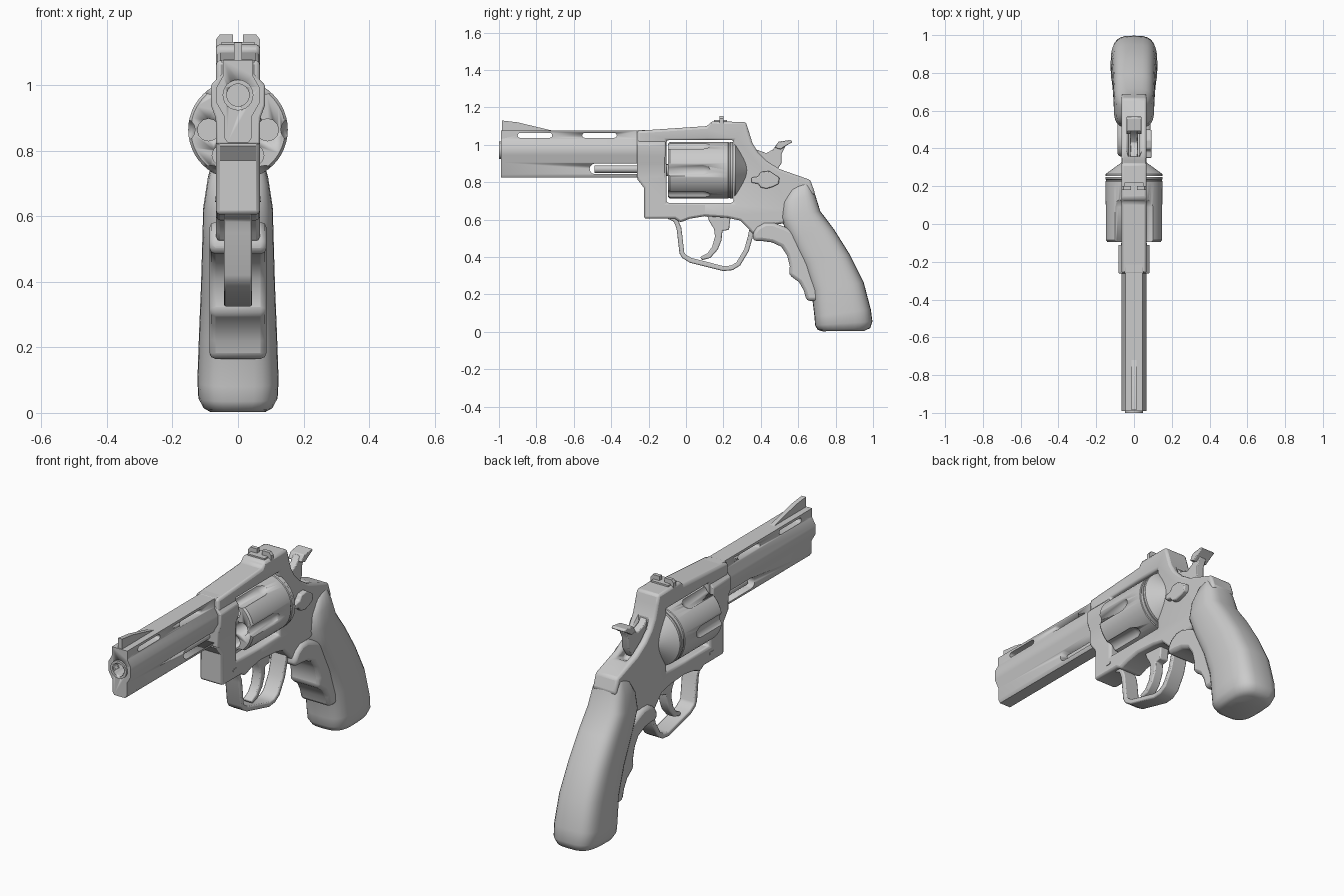
import bpy, bmesh
from math import sin, cos, pi, radians, copysign
from mathutils import Vector

if "Cube" in bpy.data.objects:
    bpy.data.objects.remove(bpy.data.objects["Cube"])


def finish(name, bm, bevel=0, smooth=35):
    bmesh.ops.remove_doubles(bm, verts=bm.verts, dist=1e-5)
    bmesh.ops.recalc_face_normals(bm, faces=bm.faces)
    me = bpy.data.meshes.new(name)
    bm.to_mesh(me)
    bm.free()
    ob = bpy.data.objects.new(name, me)
    bpy.context.collection.objects.link(ob)
    activate(ob)
    bpy.ops.object.shade_smooth_by_angle(angle=radians(smooth))
    if bevel:
        m = ob.modifiers.new("bevel", 'BEVEL')
        m.width, m.segments, m.limit_method, m.angle_limit = bevel, 2, 'ANGLE', radians(40)
    return ob


def activate(ob):
    bpy.ops.object.select_all(action='DESELECT')
    ob.select_set(True)
    bpy.context.view_layer.objects.active = ob


def extrude(name, pts, a, b, axis='x', bevel=0):
    """Extrude a (y,z) profile along x, or an (x,z) profile along y."""
    bm = bmesh.new()
    put = (lambda p, t: (t, p[0], p[1])) if axis == 'x' else (lambda p, t: (p[0], t, p[1]))
    lo = [bm.verts.new(put(p, a)) for p in pts]
    hi = [bm.verts.new(put(p, b)) for p in pts]
    bm.faces.new(lo)
    bm.faces.new(hi[::-1])
    for i in range(len(pts)):
        j = (i + 1) % len(pts)
        bm.faces.new((lo[i], lo[j], hi[j], hi[i]))
    return finish(name, bm, bevel)


def slab(name, pts, hw, bevel=0):
    return extrude(name, pts, -hw, hw, 'x', bevel)


def loft(name, rings, smooth=35):
    bm = bmesh.new()
    vs = [[bm.verts.new(p) for p in r] for r in rings]
    n = len(vs[0])
    for r, s in zip(vs, vs[1:]):
        for i in range(n):
            j = (i + 1) % n
            bm.faces.new((r[i], r[j], s[j], s[i]))
    bm.faces.new(vs[0])
    bm.faces.new(vs[-1])
    return finish(name, bm, 0, smooth)


def lathe(name, prof, x=0, z=0, seg=32):
    """Turn an (r,y) profile around an axis parallel to y."""
    return loft(name, [[(x + r * cos(2 * pi * i / seg), y, z + r * sin(2 * pi * i / seg))
                        for i in range(seg)] for r, y in prof])


def rod(name, r, y0, y1, x=0, z=0, seg=24):
    return lathe(name, [(r, y0), (r, y1)], x, z, seg)


def rounded(y0, y1, z0, z1, n=6):
    """Stadium-shaped profile."""
    r, zc = (z1 - z0) / 2, (z0 + z1) / 2
    a = [(y1 - r + r * sin(pi * i / n), zc - r * cos(pi * i / n)) for i in range(n + 1)]
    b = [(y0 + r - r * sin(pi * i / n), zc + r * cos(pi * i / n)) for i in range(n + 1)]
    return a + b


def box(y0, y1, z0, z1):
    return [(y0, z0), (y1, z0), (y1, z1), (y0, z1)]


def cut(targets, cutters):
    for ob in targets:
        for i, c in enumerate(cutters):
            m = ob.modifiers.new("cut", 'BOOLEAN')
            m.operation, m.object, m.solver = 'DIFFERENCE', c, 'EXACT'
            activate(ob)
            bpy.ops.object.modifier_move_to_index(modifier=m.name, index=0)
            bpy.ops.object.modifier_apply(modifier=m.name)
    for c in cutters:
        bpy.data.objects.remove(c)


def mirror(half):
    return half + [(-x, z) for x, z in reversed(half)]


# Barrel with top rib, vents, underlug and bore
section = mirror([(.045, 1.077), (.045, 1.03), (.065, .995), (.065, .945), (.042, .905), (.042, .84), (.032, .825)])
barrel = extrude("barrel", section, -.99, -.24, 'y')
muzzle = rod("muzzle_ring", .047, -1, -.95, 0, .97)
cut([barrel], [slab("vent_cut", rounded(a, a + .185, 1.037, 1.064), .2) for a in (-.9, -.555)]
    + [slab("rod_slot_cut", rounded(-.515, -.15, .843, .9), .2)])
cut([barrel, muzzle], [rod("bore_cut", .034, -1.1, -.7, 0, .97)])
rod("ejector_rod", .02, -.49, -.2, 0, .87, 16)
slab("front_sight", [(-.985, 1.07), (-.985, 1.13), (-.9, 1.12), (-.72, 1.077), (-.72, 1.07)], .012)

# Frame with cylinder window and hammer slot
frame = slab("frame", [
    (-.26, 1.075), (.115, 1.1), (.135, 1.125), (.32, 1.122), (.335, 1.075), (.355, 1.01), (.385, .96),
    (.43, .915), (.5, .87), (.665, .812), (.69, .74), (.6, .64), (.52, .58), (.4, .56), (.36, .52),
    (.335, .55), (.29, .595), (.22, .61), (.1, .618), (.02, .605), (-.03, .585), (-.06, .605),
    (-.225, .605), (-.225, .77), (-.26, .815)], .067, .012)
cut([frame], [slab("window_cut", box(-.105, .255, .69, 1.025), .3),
              slab("hammer_cut", [(.345, 1.3), (.36, .9), (.48, .82), (.57, .86), (.57, 1.3)], .03)])
extrude("barrel_collar", mirror([(.05, 1.078), (.05, 1.035), (.083, 1), (.083, .94), (.068, .9), (.067, .82)]),
        -.262, -.11, 'y', .006)
slab("frame_pin", rounded(-.14, -.1, .643, .66, 3), .07)

# Fluted cylinder, chambers, axle and recoil shield
cylinder = lathe("cylinder", [(.144, -.095), (.152, -.085), (.152, .225), (.148, .228), (.148, .234),
                              (.152, .237), (.152, .25)], 0, .864, 48)
cutters = []
for k in range(6):
    c, s = cos(k * pi / 3), sin(k * pi / 3)
    cutters.append(rod("chamber_cut", .034, -.2, .2, .09 * c, .864 + .09 * s, 12))
    cutters.append(lathe("flute_cut", [(.036, -.2), (.036, .09), (.025, .12), (.002, .14)],
                         .167 * c, .864 + .167 * s, 16))
cut([cylinder], cutters)
rod("cylinder_axle", .032, -.13, -.06, 0, .864, 16)
lathe("recoil_shield", [(.15, .253), (.15, .265), (.06, .33)], 0, .864, 48)

# Rear sight
for s in (-1, 1):
    extrude("rear_sight_blade", mirror([(.026, 1.155), (.026, 1.11)])[:2]
            and [(s * .015, 1.11), (s * .067, 1.11), (s * .067, 1.14), (s * .055, 1.155), (s * .015, 1.155)],
            .18, .2, 'y')
slab("rear_sight_base", box(.15, .22, 1.115, 1.132), .05)

# Hammer: narrow body and wider thumb spur
slab("hammer", [(.34, 1.02), (.375, .975), (.43, .955), (.465, .975), (.49, 1.01), (.52, 1.02), (.53, .99),
                (.51, .95), (.51, .9), (.47, .84), (.38, .88)], .02, .004)
slab("hammer_spur", [(.475, .985), (.495, 1.017), (.56, 1.026), (.57, 1.015), (.535, .995), (.505, .975)],
     .04, .004)

# Trigger and guard
slab("trigger", [(.11, .63), (.125, .59), (.15, .55), (.155, .51), (.14, .455), (.115, .42), (.075, .4),
                 (.085, .383), (.13, .395), (.17, .44), (.19, .49), (.195, .54), (.23, .545), (.24, .63)],
     .026, .006)
path = [Vector(p) for p in [(-.1, .605), (-.065, .59), (-.05, .55), (-.035, .42), (-.02, .395), (.02, .37),
                            (.2, .325), (.25, .33), (.29, .355), (.335, .43), (.355, .5), (.37, .57)]]
inner = []
for i, p in enumerate(path):
    d = (path[min(i + 1, len(path) - 1)] - path[max(i - 1, 0)]).normalized()
    inner.append(p + Vector((-d.y, d.x)) * .026)
slab("trigger_guard", [tuple(p) for p in path + inner[::-1]], .043, .006)

# Cylinder latch, right side only
extrude("cylinder_latch", [(.35, .825), (.385, .83), (.4, .855), (.445, .86), (.475, .84), (.5, .825), (.495, .79),
                           (.465, .775), (.43, .765), (.4, .772), (.385, .792), (.35, .797)],
        .05, .093, 'x', .006)

# Grip: front point, back point and half width of each cross-section
sections = [(.6, .785, .652, .812, .055), (.55, .755, .667, .79, .074), (.515, .69, .69, .735, .093),
            (.507, .61, .718, .645, .106), (.55, .5, .79, .55, .109), (.62, .36, .875, .415, .113),
            (.67, .22, .95, .265, .119), (.687, .08, .988, .12, .124), (.69, .035, .997, .055, .121),
            (.705, .01, .985, .02, .105), (.73, .003, .95, .004, .085)]


def grip_ring(fy, fz, by, bz, w, n=28, e=.62):
    out = []
    for i in range(n):
        c, s = cos(2 * pi * i / n), sin(2 * pi * i / n)
        t = .5 + .5 * copysign(abs(c) ** e, c)
        out.append((w * copysign(abs(s) ** e, s), fy + (by - fy) * t, fz + (bz - fz) * t))
    return out


loft("grip", [grip_ring(*s) for s in sections], 50)

# Finger-grooved front of the grip
slab("finger_grip", [(.355, .525), (.38, .56), (.42, .583), (.47, .583), (.53, .56), (.65, .5), (.75, .3),
                     (.75, .165), (.645, .165), (.63, .22), (.605, .265), (.55, .305), (.555, .35), (.54, .41),
                     (.51, .455), (.46, .478), (.41, .485), (.36, .485)], .087, .018)
